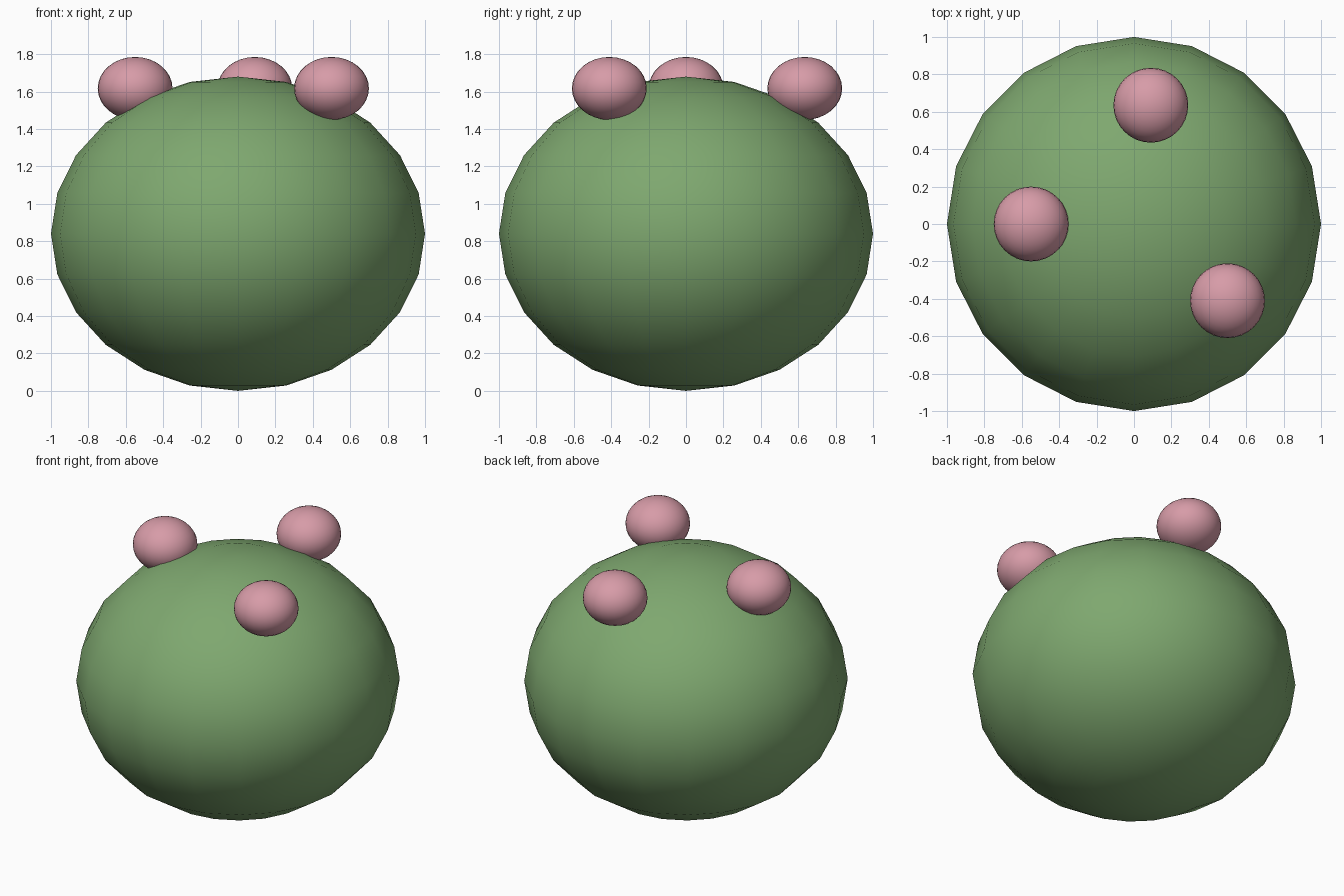
import bpy

cube = bpy.data.objects.get("Cube")
if cube:
    bpy.data.objects.remove(cube, do_unlink=True)


def make_material(name, color):
    mat = bpy.data.materials.new(name)
    mat.use_nodes = True
    mat.diffuse_color = color
    mat.node_tree.nodes["Principled BSDF"].inputs["Base Color"].default_value = color
    return mat


def ellipsoid(name, center, radius, height, segments, rings, mat):
    bpy.ops.mesh.primitive_uv_sphere_add(segments=segments, ring_count=rings,
                                         radius=1, location=center)
    obj = bpy.context.object
    obj.name = name
    obj.scale = (radius, radius, height / 2)
    bpy.ops.object.transform_apply(location=False, rotation=False, scale=True)
    bpy.ops.object.shade_smooth()
    obj.data.materials.append(mat)
    return obj


green = make_material("leaf green", (0.21, 0.39, 0.16, 1))
pink = make_material("blossom pink", (0.68, 0.33, 0.39, 1))

# Squat round body
ellipsoid("body", (0, 0, 0.84), 1.0, 1.68, 20, 12, green)

# Three buds sunk into the upper surface
buds = {"right_bud": (-0.55, 0), "front_left_bud": (0.5, -0.41), "back_bud": (0.09, 0.635)}
for name, (x, y) in buds.items():
    ellipsoid(name, (x, y, 1.617), 0.2, 0.336, 32, 16, pink)
